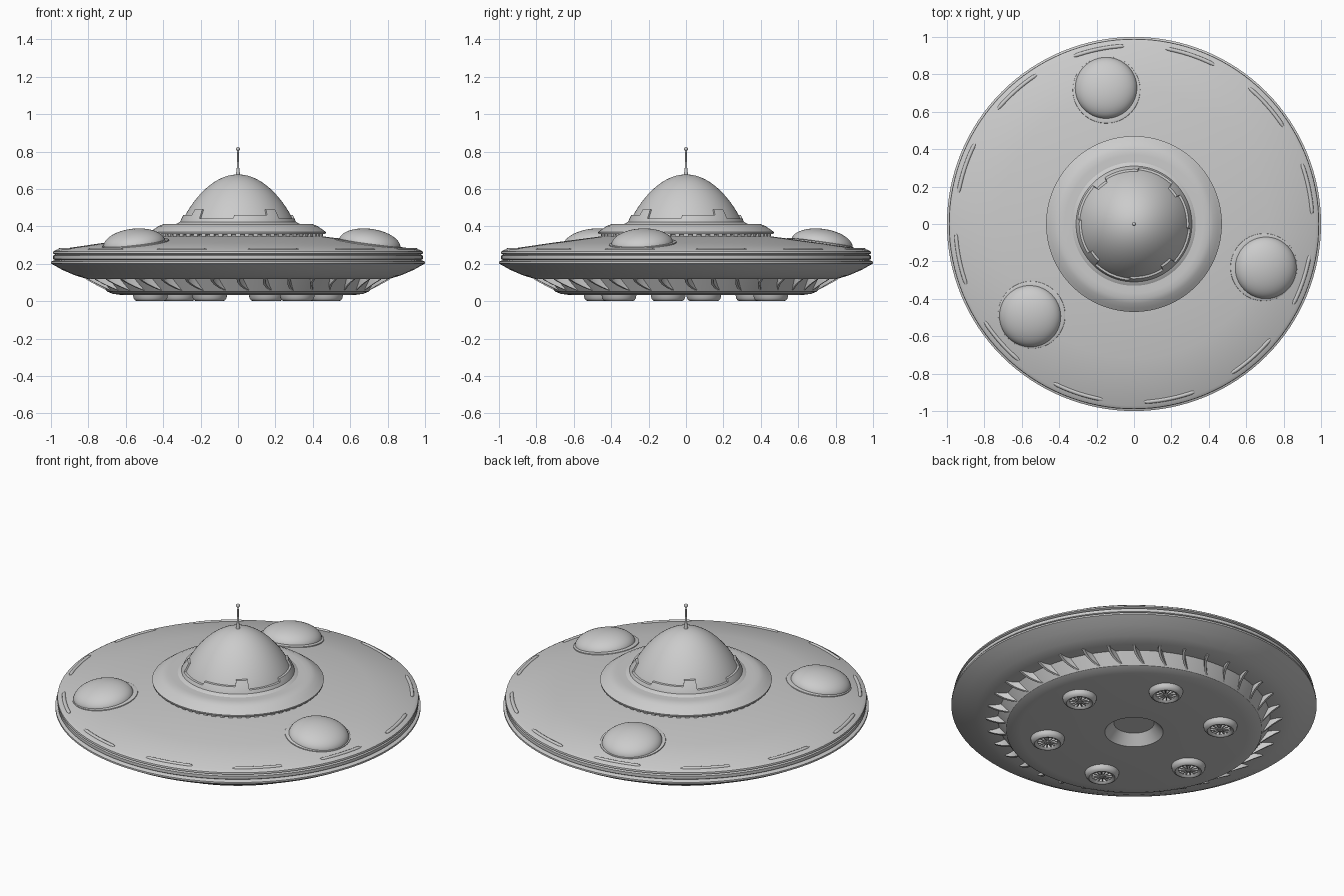
import bpy, bmesh
from math import sin, cos, radians, pi, sqrt
from mathutils import Matrix, Vector

cube = bpy.data.objects.get("Cube")
if cube:
    bpy.data.objects.remove(cube)


def add_object(name, data, matrix=None):
    ob = bpy.data.objects.new(name, data)
    bpy.context.collection.objects.link(ob)
    if matrix:
        ob.matrix_world = matrix
    return ob


def finish(name, bm, angle=30):
    bmesh.ops.remove_doubles(bm, verts=bm.verts, dist=1e-5)
    bmesh.ops.recalc_face_normals(bm, faces=bm.faces)
    me = bpy.data.meshes.new(name)
    bm.to_mesh(me)
    bm.free()
    ob = add_object(name, me)
    bpy.ops.object.select_all(action='DESELECT')
    ob.select_set(True)
    bpy.context.view_layer.objects.active = ob
    bpy.ops.object.shade_smooth_by_angle(angle=radians(angle))
    return ob


def revolve(name, profile, segments=128, angle=30):
    """Spin (radius, z) points about z; profile may depend on the angle in degrees."""
    bm = bmesh.new()
    columns = []
    for i in range(segments):
        a = 360 * i / segments
        points = profile(a) if callable(profile) else profile
        columns.append([bm.verts.new((r * cos(radians(a)), r * sin(radians(a)), z))
                        for r, z in points])
    for i, col in enumerate(columns):
        nxt = columns[(i + 1) % segments]
        for j in range(len(col) - 1):
            bm.faces.new((col[j], nxt[j], nxt[j + 1], col[j + 1]))
    bmesh.ops.dissolve_degenerate(bm, dist=1e-6, edges=bm.edges)
    return finish(name, bm, angle)


def turned(degrees, offset=(0, 0, 0)):
    return Matrix.Rotation(radians(degrees), 4, 'Z') @ Matrix.Translation(offset)


def repeat(ob, matrices):
    """Place the object at the first matrix and linked copies at the rest."""
    ob.matrix_world = matrices[0]
    for m in matrices[1:]:
        add_object(ob.name, ob.data, m)


def box(bm, size, matrix):
    bmesh.ops.create_cube(bm, size=1, matrix=matrix @ Matrix.Diagonal((*size, 1)))


# Saucer hull, from the recess under the belly round the rim to the top
revolve("hull", [
    (0, .09), (.11, .09), (.16, .033), (.62, .033), (.67, .04), (.70, .052),
    (.745, .12), (.81, .12), (.87, .138), (.94, .168), (1, .202), (1, .212),
    (.988, .217), (.978, .22), (.988, .226), (.988, .244), (.977, .249),
    (.99, .255), (.988, .265), (.972, .275), (.72, .312), (.43, .35), (0, .35)])

# Raised deck around the cockpit
revolve("cockpit_deck", [
    (.43, .34), (.43, .357), (.468, .36), (.47, .37), (.45, .385), (.425, .402),
    (.40, .412), (.37, .413), (.33, .413), (.315, .422), (.29, .43)])

# Studs in the groove below the deck
bm = bmesh.new()
for i in range(60):
    box(bm, (.03, .025, .012), turned(6 * i, (.44, 0, .353)))
finish("deck_studs", bm)


# Cockpit dome
def dome_radius(z):
    t = min(max((z - .42) / .258, 0), 1)
    return .3 * sqrt(1 - t ** 1.15)


dome_heights = [.42 + .258 * sin(pi / 2 * i / 20) for i in range(21)]
revolve("cockpit_dome", [(dome_radius(z), z) for z in dome_heights], 96)


# Stepped collar hugging the dome
def collar_profile(a):
    a = (a + 45) % 90 - 45
    top = .442 if -43 <= a < -4 else .46 if -4 <= a < 33 else .49
    rows = [.42 + (top - .42) * i / 4 for i in range(5)]
    outer = [(dome_radius(z) + .011, z) for z in rows]
    return outer + [(dome_radius(top) - .005, top + .002)]


revolve("dome_collar", collar_profile, 360)

# Antenna with ball tip
tip = [(.011 * sin(pi * i / 10), .814 - .011 * cos(pi * i / 10)) for i in range(1, 11)]
revolve("antenna", [(.012, .67), (.009, .69), (.006, .72), (.004, .80)] + tip, 16)

# Three bulbs lying on the sloping top, each with a thin flange
tilt = Matrix.Rotation(radians(8), 4, 'Y')
bulb_angles = [101.6 + 120 * i for i in range(3)]
bulb = revolve("bulb", [(.166 * cos(pi / 2 * i / 14), .082 * sin(pi / 2 * i / 14) - .002)
                        for i in range(15)], 64)
repeat(bulb, [turned(a, (.742, 0, .307)) @ tilt for a in bulb_angles])
flange = revolve("bulb_flange", [(.182, -.01), (.18, .003), (.172, .006), (.15, .006)], 64)
repeat(flange, [turned(a, (.732, 0, .309)) @ tilt for a in bulb_angles])

# Raised strips around the rim
curve = bpy.data.curves.new("rim_strip", 'CURVE')
curve.dimensions = '3D'
curve.bevel_depth = .011
curve.bevel_resolution = 2
curve.use_fill_caps = True
spline = curve.splines.new('POLY')
spline.points.add(14)
for i, p in enumerate(spline.points):
    a = radians(-8.3 + 16.6 * i / 14)
    p.co = (.953 * cos(a), .953 * sin(a), .275, 1)
    p.radius = .6 if i in (0, 14) else 1
repeat(add_object("rim_strip", curve), [turned(11.5 + 30 * i) for i in range(12)])

# Swept blades in the channel under the hull
bm = bmesh.new()
STEPS = 5
for i in range(36):
    rows = []
    for s in range(STEPS + 1):
        t = s / STEPS
        r = .81 - .115 * t
        a = radians(10 * i + 5 * t * t)
        side = Vector((-sin(a), cos(a), 0)) * .007
        low = Vector((r * cos(a), r * sin(a), .115 - .062 * t))
        high = Vector((low.x, low.y, .125))
        rows.append([bm.verts.new(v) for v in
                     (low - side, low + side, high + side, high - side)])
    for p, q in zip(rows, rows[1:]):
        for k in range(4):
            n = (k + 1) % 4
            bm.faces.new((p[k], p[n], q[n], q[k]))
    bm.faces.new(rows[0])
    bm.faces.new(rows[-1])
finish("belly_blades", bm)

# Six thruster pods with radial grilles
pod_places = [turned(11.5 + 60 * i, (.478, 0, 0)) for i in range(6)]
pod = revolve("thruster_pod", [
    (.094, .036), (.09, .016), (.082, .005), (.072, 0), (.062, .003), (.055, .01),
    (.052, .024), (0, .024)], 40)
repeat(pod, pod_places)
bm = bmesh.new()
for i in range(14):
    box(bm, (.04, .005, .016), turned(360 / 14 * i, (.034, 0, .016)))
bmesh.ops.create_cone(bm, cap_ends=True, segments=20, radius1=.012, radius2=.016,
                      depth=.018, matrix=Matrix.Translation((0, 0, .015)))
repeat(finish("thruster_grille", bm), pod_places)
